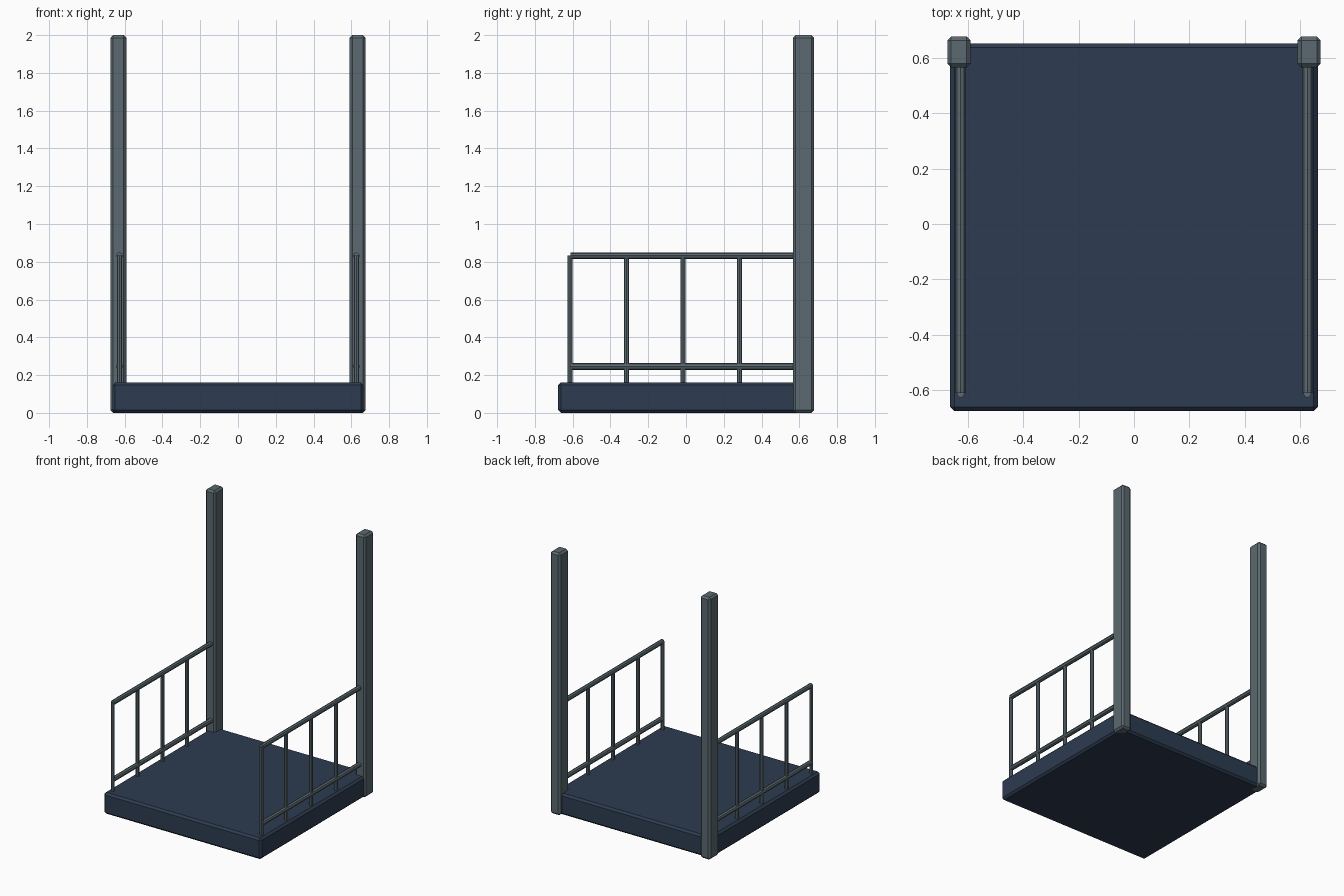
import bpy, bmesh
from mathutils import Vector

if "Cube" in bpy.data.objects:
    bpy.data.objects.remove(bpy.data.objects["Cube"])


def material(name, color):
    m = bpy.data.materials.new(name)
    m.diffuse_color = (*color, 1)
    m.use_nodes = True
    m.node_tree.nodes["Principled BSDF"].inputs["Base Color"].default_value = m.diffuse_color
    return m


navy = material("navy_paint", (0.026, 0.045, 0.082))
steel = material("grey_steel", (0.105, 0.143, 0.162))


def finish(name, bm, mat):
    me = bpy.data.meshes.new(name)
    bm.to_mesh(me)
    bm.free()
    me.materials.append(mat)
    ob = bpy.data.objects.new(name, me)
    bpy.context.collection.objects.link(ob)
    return ob


def box(name, lo, hi, bevel, mat):
    """Chamfered box between two corners."""
    lo, hi = Vector(lo), Vector(hi)
    bm = bmesh.new()
    bmesh.ops.create_cube(bm, size=1)
    bmesh.ops.scale(bm, vec=hi - lo, verts=bm.verts)
    bmesh.ops.translate(bm, vec=(lo + hi) / 2, verts=bm.verts)
    bmesh.ops.bevel(bm, geom=bm.edges[:], offset=bevel, segments=1,
                    affect='EDGES', profile=0.5)
    return finish(name, bm, mat)


def rod(name, a, b, radius, mat):
    """Eight-sided bar from a to b."""
    a, b = Vector(a), Vector(b)
    bm = bmesh.new()
    bmesh.ops.create_cone(bm, cap_ends=True, segments=8, radius1=radius,
                          radius2=radius, depth=(b - a).length)
    rot = (b - a).to_track_quat('Z', 'Y').to_matrix()
    bmesh.ops.rotate(bm, matrix=rot, verts=bm.verts)
    bmesh.ops.translate(bm, vec=(a + b) / 2, verts=bm.verts)
    return finish(name, bm, mat)


# Platform slab
box("platform", (-0.665, -0.677, 0), (0.665, 0.653, 0.162), 0.015, navy)

for side, s in (("left", -1), ("right", 1)):
    # Tall rear mast
    x = s * 0.633
    box(f"{side}_mast", (x - 0.042, 0.566, 0), (x + 0.042, 0.678, 2),
        0.014, steel)

    # Horizontal rails running into the mast
    x = s * 0.627
    for label, z in (("top", 0.832), ("lower", 0.246)):
        rod(f"{side}_{label}_rail", (x, -0.612, z), (x, 0.58, z), 0.018, steel)

    # Upright balusters
    for i in range(4):
        y = -0.614 + i * 0.299
        rod(f"{side}_baluster_{i + 1}", (x, y, 0.155), (x, y, 0.832),
            0.014, steel)
